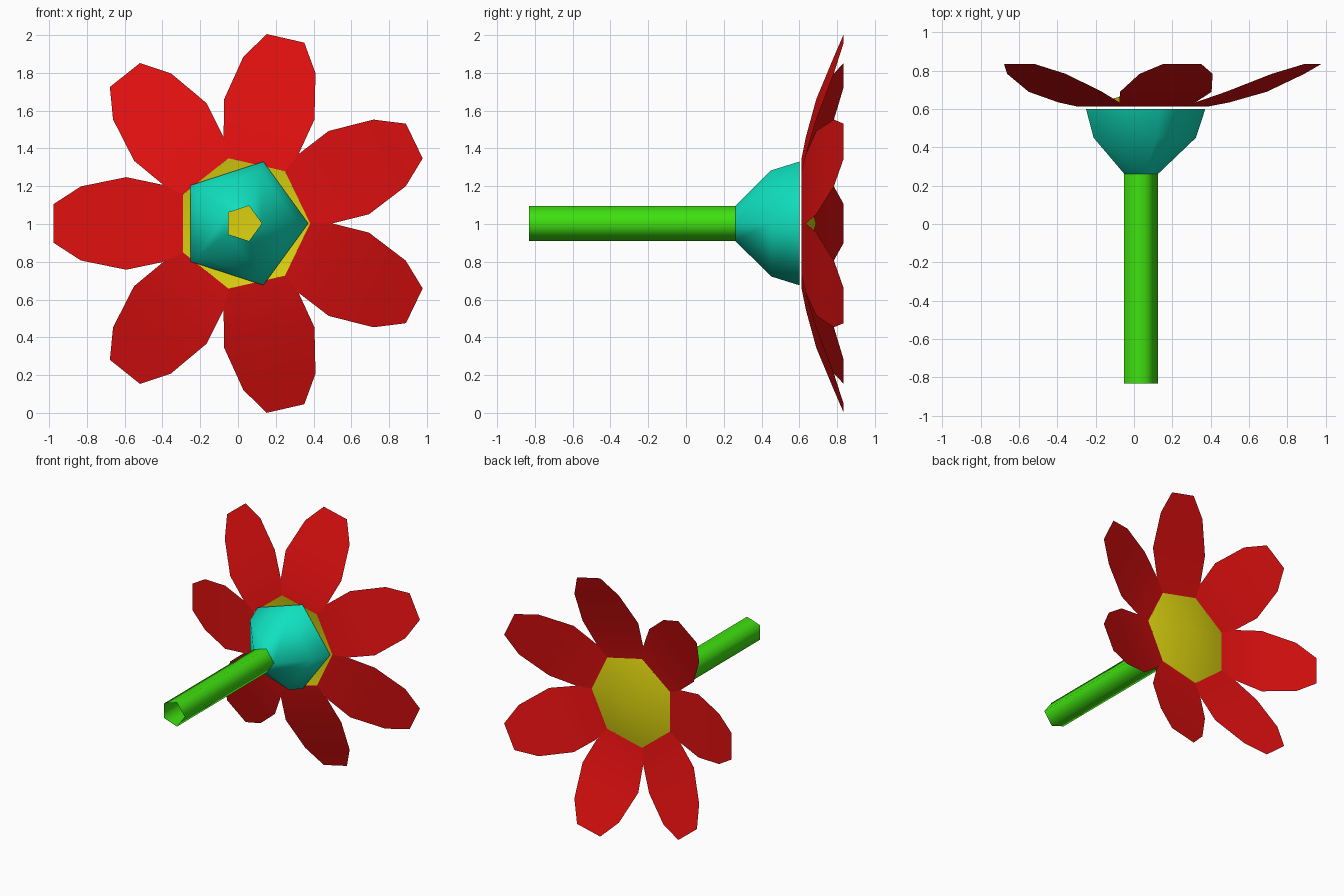
import bpy
from math import sin, cos, pi

if "Cube" in bpy.data.objects:
    bpy.data.objects.remove(bpy.data.objects["Cube"])

CX, CZ = 0.028, 1.003   # flower axis runs along y


def build(name, verts, faces, color):
    mesh = bpy.data.meshes.new(name)
    mesh.from_pydata(verts, [], faces)
    mesh.update()
    obj = bpy.data.objects.new(name, mesh)
    bpy.context.collection.objects.link(obj)
    mat = bpy.data.materials.new(name + "_colour")
    mat.diffuse_color = (*color, 1)
    mat.use_nodes = True
    mat.node_tree.nodes["Principled BSDF"].inputs["Base Color"].default_value = mat.diffuse_color
    mesh.materials.append(mat)
    mesh.shade_smooth()
    return obj


def polar(radius, angle, y):
    return (CX + radius * cos(angle), y, CZ + radius * sin(angle))


def open_tube(name, sides, profile, color):
    """Open-ended shell of (radius, y) rings around the flower axis."""
    verts = [polar(r, 2 * pi * i / sides, y) for r, y in profile for i in range(sides)]
    faces = []
    for k in range(len(profile) - 1):
        for i in range(sides):
            a, b = k * sides + i, k * sides + (i + 1) % sides
            faces.append((a, b, b + sides, a + sides))
    return build(name, verts, faces, color)


# Hollow stem and cup beneath the bloom
open_tube("stem", 5, [(0.098, -0.832), (0.098, 0.262)], (0.05, 0.75, 0.005))
open_tube("calyx", 5, [(0.098, 0.262), (0.295, 0.45), (0.344, 0.60)], (0.005, 0.75, 0.52))

# Shallow yellow centre
N = 7
rim = [polar(0.354, 2 * pi * i / N, 0.612) for i in range(N)]
build("flower_centre", rim + [(CX, 0.688, CZ)],
      [(i, N, (i + 1) % N) for i in range(N)], (0.72, 0.65, 0.005))

# Ring of petals: (distance along petal, half width, y)
outline = [(0.319, 0.154, 0.612), (0.424, 0.204, 0.635), (0.62, 0.245, 0.69),
           (0.86, 0.196, 0.783), (1.005, 0.102, 0.835)]
verts, faces = [], []
for p in range(N):
    a = pi / N + 2 * pi * p / N
    base = len(verts)
    for d, w, y in outline:
        for s in (-w, w):
            verts.append((CX + d * cos(a) - s * sin(a), y, CZ + d * sin(a) + s * cos(a)))
    for k in range(len(outline) - 1):
        i = base + 2 * k
        faces.append((i, i + 1, i + 3, i + 2))
build("petals", verts, faces, (0.75, 0.005, 0.005))
